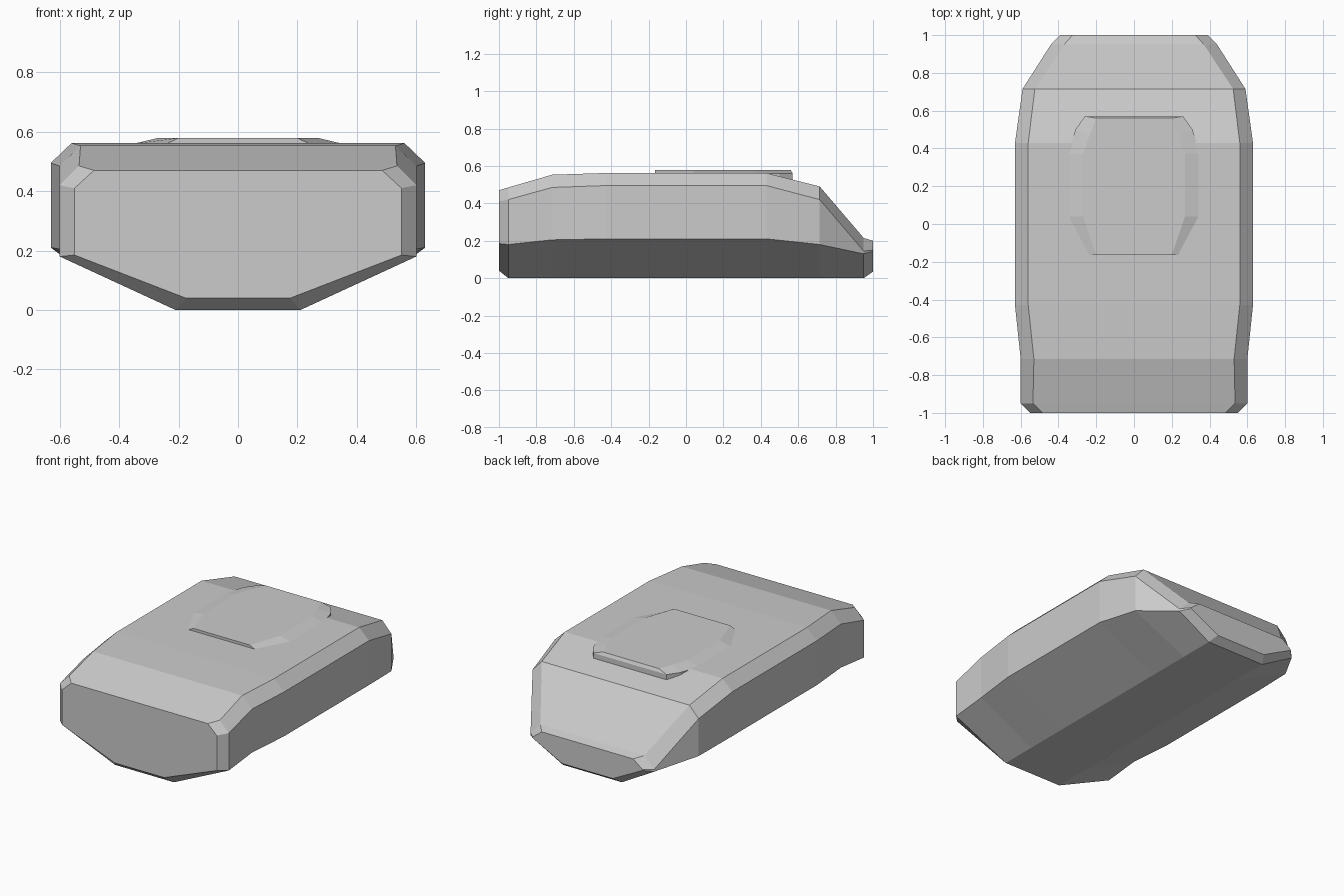
import bpy, bmesh

if "Cube" in bpy.data.objects:
    bpy.data.objects.remove(bpy.data.objects["Cube"])


def make_object(name, rings, mirror=True):
    """Loft closed rings of equal length and cap both ends."""
    bm = bmesh.new()
    loops = []
    for ring in rings:
        pts = list(ring)
        if mirror:
            pts += [(-x, y, z) for x, y, z in reversed(ring)]
        loops.append([bm.verts.new(p) for p in pts])
    n = len(loops[0])
    for a, b in zip(loops, loops[1:]):
        for i in range(n):
            j = (i + 1) % n
            bm.faces.new((a[i], a[j], b[j], b[i]))
    bm.faces.new(loops[0])
    bm.faces.new(loops[-1])
    bmesh.ops.recalc_face_normals(bm, faces=bm.faces)
    mesh = bpy.data.meshes.new(name)
    bm.to_mesh(mesh)
    bm.free()
    obj = bpy.data.objects.new(name, mesh)
    bpy.context.collection.objects.link(obj)
    return obj


# Hull stations: y, bottom half width, bottom z, side half width,
# lower side z, upper side z, roof half width, roof z
stations = [
    (-1.00, 0.175, 0.04, 0.55, 0.185, 0.41, 0.485, 0.47),
    (-0.95, 0.21, 0.0, 0.60, 0.18, 0.42, 0.535, 0.485),
    (-0.715, 0.21, 0.0, 0.60, 0.205, 0.485, 0.53, 0.553),
    (-0.43, 0.21, 0.0, 0.63, 0.21, 0.495, 0.56, 0.562),
    (0.43, 0.21, 0.0, 0.63, 0.21, 0.495, 0.56, 0.562),
    (0.715, 0.21, 0.0, 0.59, 0.18, 0.42, 0.525, 0.49),
    (0.95, 0.21, 0.0, 0.44, 0.13, 0.145, 0.37, 0.215),
    (1.00, 0.18, 0.035, 0.39, 0.143, 0.15, 0.325, 0.20),
]
make_object("hull", [
    [(wb, y, zb), (ws, y, zl), (ws, y, zu), (wt, y, zt)]
    for y, wb, zb, ws, zl, zu, wt, zt in stations])

# Low octagonal roof plate with sloped shoulders
rim = [(0.24, -0.165), (0.35, 0.04), (0.35, 0.37), (0.31, 0.50), (0.26, 0.57)]
crown = [(0.20, -0.165), (0.27, 0.04), (0.27, 0.37), (0.235, 0.47), (0.20, 0.56)]
make_object("roof_plate", [
    [(x, y, 0.515) for x, y in rim],
    [(x, y, 0.56) for x, y in rim],
    [(x, y, 0.579) for x, y in crown]])
